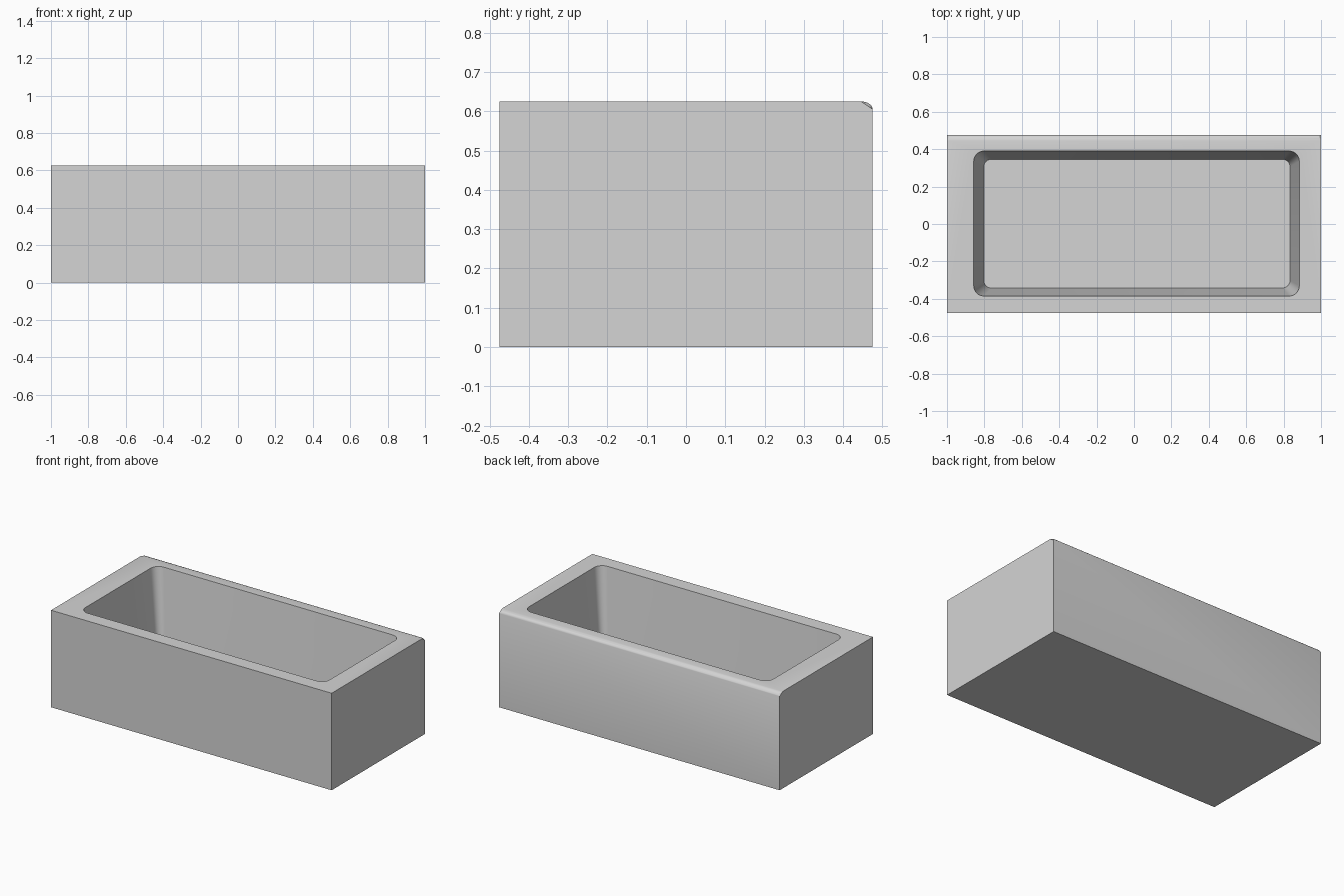
import bpy, bmesh
from math import pi, cos, sin, radians

cube = bpy.data.objects.get("Cube")
if cube:
    bpy.data.objects.remove(cube, do_unlink=True)

HALF_Y, TOP, FLOOR = 0.475, 0.625, 0.19

grey = bpy.data.materials.new("light_grey")
grey.use_nodes = True
colour = (0.66, 0.66, 0.66, 1)
grey.diffuse_color = colour
grey.node_tree.nodes["Principled BSDF"].inputs["Base Color"].default_value = colour


def loft(name, rings):
    """Skin a stack of matching closed rings and cap both ends."""
    bm = bmesh.new()
    loops = [[bm.verts.new(p) for p in ring] for ring in rings]
    n = len(loops[0])
    for a, b in zip(loops, loops[1:]):
        for i in range(n):
            j = (i + 1) % n
            bm.faces.new((a[i], a[j], b[j], b[i]))
    bm.faces.new(loops[0])
    bm.faces.new(loops[-1])
    bmesh.ops.recalc_face_normals(bm, faces=bm.faces)
    mesh = bpy.data.meshes.new(name)
    bm.to_mesh(mesh)
    bm.free()
    mesh.materials.append(grey)
    obj = bpy.data.objects.new(name, mesh)
    bpy.context.collection.objects.link(obj)
    return obj


def side_profile(x, rounded):
    """Cross-section with a soft top back edge, flattened at the ends."""
    ring = [(x, -HALF_Y, TOP), (x, -HALF_Y, 0), (x, HALF_Y, 0)]
    steps = 6
    for i in range(steps + 1):
        t = i / steps
        if rounded:
            dy, dz = 1 - cos(t * pi / 2), 1 - sin(t * pi / 2)
        else:
            dy, dz = t, 1 - t
        ring.append((x, HALF_Y - 0.03 * dy, TOP - 0.02 * dz))
    return ring


def rounded_rect(x0, x1, y0, y1, r, z, steps=8):
    ring = []
    centres = ((x1 - r, y1 - r), (x0 + r, y1 - r), (x0 + r, y0 + r), (x1 - r, y0 + r))
    for q, (cx, cy) in enumerate(centres):
        for i in range(steps + 1):
            a = (q + i / steps) * pi / 2
            ring.append((cx + r * cos(a), cy + r * sin(a), z))
    return ring


# Outer block
tub = loft("bathtub", [side_profile(x, abs(x) < 1) for x in (-1, -0.99, 0.99, 1)])

# Tapered basin cut out of the block
rim = (-0.857, 0.884, -0.385, 0.39, 0.055)
basin = loft("basin_cutter", [
    rounded_rect(-0.803, 0.834, -0.342, 0.346, 0.04, FLOOR),
    rounded_rect(*rim, TOP),
    rounded_rect(*rim, TOP + 0.1),
])
basin.hide_render = True

cut = tub.modifiers.new("basin", 'BOOLEAN')
cut.operation = 'DIFFERENCE'
cut.solver = 'EXACT'
cut.object = basin

bpy.ops.object.select_all(action='DESELECT')
tub.select_set(True)
bpy.context.view_layer.objects.active = tub
bpy.ops.object.modifier_apply(modifier=cut.name)
bpy.data.objects.remove(basin, do_unlink=True)
bpy.ops.object.shade_smooth_by_angle(angle=radians(30))
